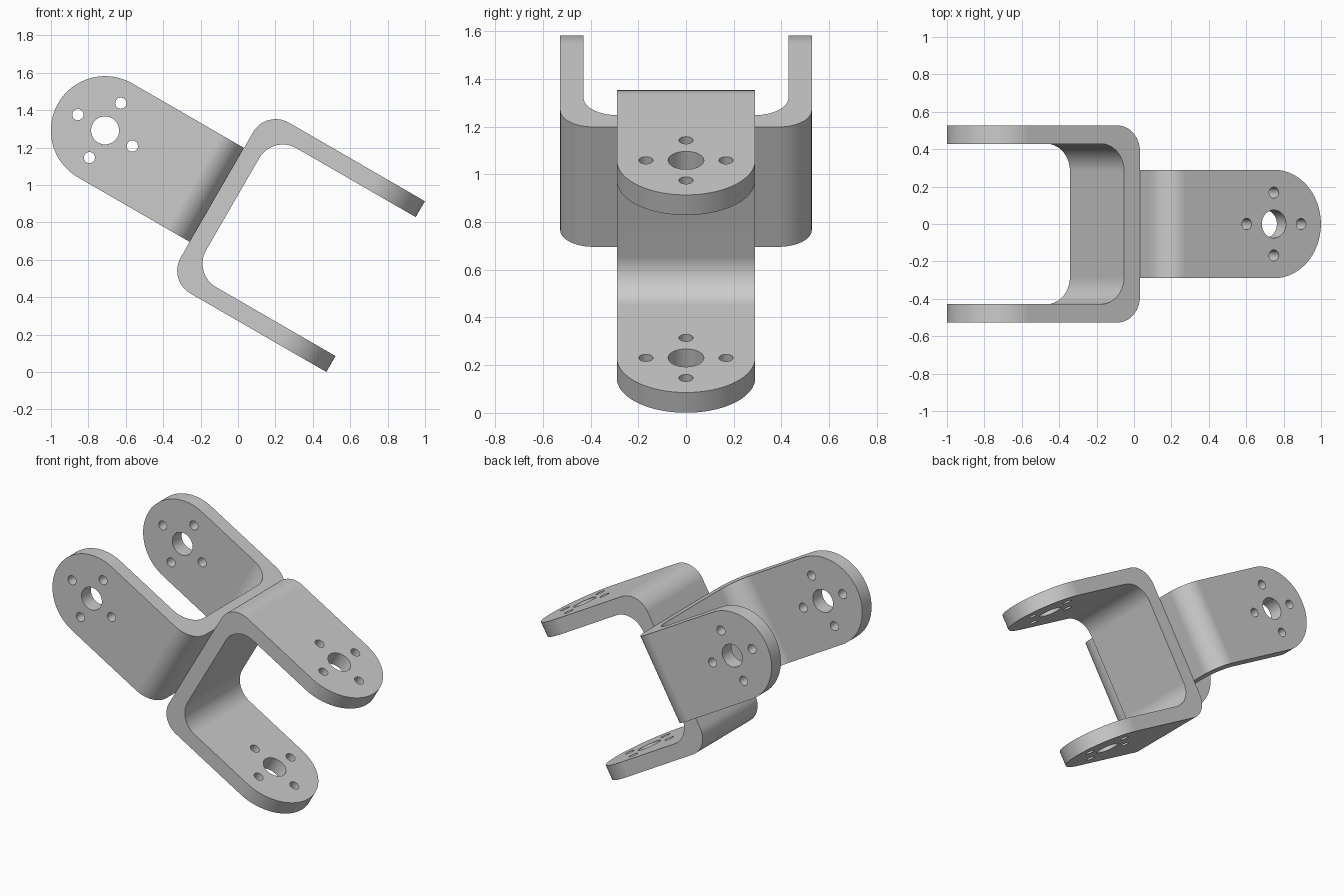
import bpy, bmesh
from math import sin, cos, pi, radians
from mathutils import Matrix, Vector

if "Cube" in bpy.data.objects:
    bpy.data.objects.remove(bpy.data.objects["Cube"])

W = 0.29        # half width of the strip and radius of the rounded ends
H = 0.527       # half height of the U
T = 0.098       # sheet thickness
HOLE_U = 0.69   # distance from base to hole centre


def arc(cx, cy, r, a0, a1, n):
    return [(cx + r * cos(radians(a0 + (a1 - a0) * i / n)),
             cy + r * sin(radians(a0 + (a1 - a0) * i / n))) for i in range(n + 1)]


def prism(name, outlines, to3d, half):
    """Extrude closed 2D outlines symmetrically along the remaining axis."""
    bm = bmesh.new()
    for pts in outlines:
        face = bm.faces.new([bm.verts.new(to3d(a, b, -half)) for a, b in pts])
        ext = bmesh.ops.extrude_face_region(bm, geom=[face])
        move = Vector(to3d(0, 0, 2 * half))
        bmesh.ops.translate(bm, vec=move, verts=[g for g in ext["geom"]
                                                 if isinstance(g, bmesh.types.BMVert)])
    bmesh.ops.recalc_face_normals(bm, faces=bm.faces)
    me = bpy.data.meshes.new(name)
    bm.to_mesh(me)
    bm.free()
    ob = bpy.data.objects.new(name, me)
    bpy.context.collection.objects.link(ob)
    return ob


def boolean(ob, cutter, op):
    mod = ob.modifiers.new(op.lower(), "BOOLEAN")
    mod.operation, mod.object, mod.solver = op, cutter, "EXACT"
    bpy.context.view_layer.objects.active = ob
    bpy.ops.object.modifier_apply(modifier=mod.name)
    bpy.data.objects.remove(cutter)


# U-shaped bent sheet, profile in x-z, overlong and overwide before trimming
ro, ri, end = 0.14, 0.145, 1.1
profile = ([(end, H)] + arc(ro, H - ro, ro, 90, 180, 16)
           + arc(ro, -H + ro, ro, 180, 270, 16) + [(end, -H), (end, -H + T)]
           + arc(T + ri, -H + T + ri, ri, 270, 180, 16)
           + arc(T + ri, H - T - ri, ri, 180, 90, 16) + [(end, H - T)])
outer = prism("outer_bracket", [profile], lambda a, b, h: (a, h, b), W + 0.1)

# trim the strip to width with round arm ends
plan = [(-0.1, -W)] + arc(HOLE_U, 0, W, -90, 90, 48) + [(-0.1, W)]
boolean(outer, prism("trim", [plan], lambda a, b, h: (a, b, h), 1), "INTERSECT")

# centre hole and four screw holes through both arms
holes = [arc(HOLE_U, 0, 0.075, 0, 350, 35)]
for k in range(4):
    a = k * pi / 2
    holes.append(arc(HOLE_U + 0.168 * cos(a), 0.168 * sin(a), 0.03, 0, 345, 23))
boolean(outer, prism("holes", holes, lambda a, b, h: (a, b, h), 1), "DIFFERENCE")

bpy.ops.object.select_all(action="DESELECT")
outer.select_set(True)
bpy.context.view_layer.objects.active = outer
bpy.ops.object.shade_smooth_by_angle(angle=radians(30))

# second bracket back to back, turned a quarter about the joint axis
side = bpy.data.objects.new("side_bracket", outer.data)
bpy.context.collection.objects.link(side)
place = Matrix.Translation((-0.113, 0, 0.947)) @ Matrix.Rotation(radians(30), 4, "Y")
outer.matrix_world = place
side.matrix_world = place @ Matrix.Rotation(pi, 4, "Z") @ Matrix.Rotation(pi / 2, 4, "X")
for ob in (outer, side):
    mod = ob.modifiers.new("weighted_normals", "WEIGHTED_NORMAL")
    mod.keep_sharp = True
